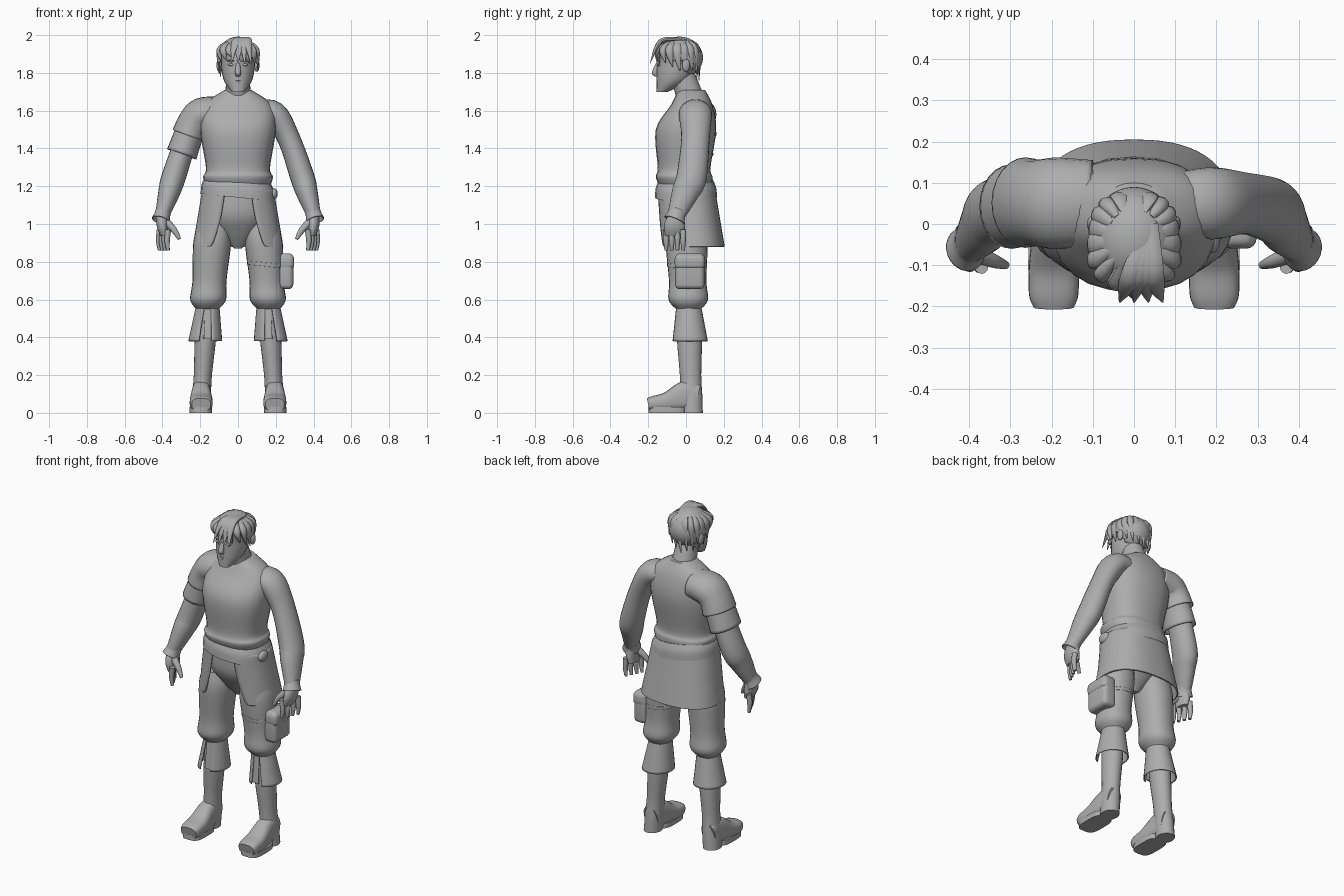
import bpy, bmesh, math, random
from mathutils import Vector

random.seed(4)
old = bpy.data.objects.get("Cube")
if old:
    bpy.data.objects.remove(old, do_unlink=True)

grey = bpy.data.materials.new("plain grey")
grey.use_nodes = True
tone = (.42, .42, .42, 1)
grey.diffuse_color = tone
grey.node_tree.nodes["Principled BSDF"].inputs["Base Color"].default_value = tone


def finish(name, bm, thick=0):
    """Turn a bmesh into a named, smooth shaded object."""
    bmesh.ops.recalc_face_normals(bm, faces=bm.faces[:])
    mesh = bpy.data.meshes.new(name)
    bm.to_mesh(mesh)
    bm.free()
    mesh.materials.append(grey)
    obj = bpy.data.objects.new(name, mesh)
    bpy.context.collection.objects.link(obj)
    bpy.ops.object.select_all(action='DESELECT')
    obj.select_set(True)
    bpy.context.view_layer.objects.active = obj
    bpy.ops.object.shade_smooth_by_angle(angle=math.radians(45))
    if thick:
        obj.modifiers.new("thickness", 'SOLIDIFY').thickness = thick


def spline(rows, steps=5):
    """Catmull-Rom interpolation between section rows."""
    result = []
    for i, (start, end) in enumerate(zip(rows, rows[1:])):
        before, after = rows[max(i - 1, 0)], rows[min(i + 2, len(rows) - 1)]
        for step in range(steps):
            t = step / steps
            result.append([b + t / 2 * (c - a + t * (2*a - 5*b + 4*c - d + t * (3*b - 3*c + d - a)))
                           for a, b, c, d in zip(before, start, end, after)])
    return result + [rows[-1]]


def loft(name, points, widths, depths=1, gaps=None, side=1, flat=True, power=2, tilt=0, thick=0, sides=24):
    """Skin rounded sections along a path; depths may be a ratio, gaps leave the front open."""
    if not isinstance(depths, list):
        depths = [depths * width for width in widths]
    extra = gaps or [0] * len(widths)
    rows = spline([[*p, w, d, g] for p, w, d, g in zip(points, widths, depths, extra)])
    centres = [Vector((side * row[0], row[1], row[2])) for row in rows]
    run = (centres[-1] - centres[0]).normalized()
    ref = Vector((0, 0, 1)) if abs(run.y) > .8 else Vector((0, 1, 0))
    bm = bmesh.new()
    rings = []
    for i, (centre, row) in enumerate(zip(centres, rows)):
        along = centres[min(i + 1, len(rows) - 1)] - centres[max(i - 1, 0)]
        along = Vector((0, 0, 1)) if flat else along.normalized()
        v = (ref - along * along.dot(ref)).normalized()
        u = v.cross(along)
        width, depth, gap = row[3:]
        ring = []
        for k in range(sides + bool(gaps)):
            angle = gap + (math.tau - 2 * gap) * k / sides
            across, ahead = [math.copysign(abs(n) ** (2 / power), n)
                             for n in (math.sin(angle), -math.cos(angle))]
            co = centre + u * across * width + v * ahead * depth
            co.z += tilt * co.x
            ring.append(bm.verts.new(co))
        rings.append(ring)
    for a, b in zip(rings, rings[1:]):
        for k in range(sides):
            n = (k + 1) % len(a)
            bm.faces.new((a[k], a[n], b[n], b[k]))
    if not thick:
        bm.faces.new(rings[0])
        bm.faces.new(rings[-1])
    finish(name, bm, thick)


def place(bm, centre, size):
    """Scale a unit primitive and move it into position."""
    for vert in bm.verts:
        vert.co = [c + s * n for c, s, n in zip(centre, size, vert.co)]


def ball(name, centre, size, keep=None, thick=0):
    """An ellipsoid, optionally keeping only the faces that pass a test."""
    bm = bmesh.new()
    bmesh.ops.create_icosphere(bm, subdivisions=4, radius=1)
    place(bm, centre, size)
    if keep:
        gone = [f for f in bm.faces if not keep(f.calc_center_median())]
        bmesh.ops.delete(bm, geom=gone, context='FACES')
    finish(name, bm, thick)


def box(name, centre, size):
    bm = bmesh.new()
    bmesh.ops.create_cube(bm, size=1)
    place(bm, centre, size)
    bmesh.ops.bevel(bm, geom=bm.edges[:], offset=.025, segments=4, profile=.5, affect='EDGES')
    finish(name, bm)


def leg(z):
    """Point on the slightly splayed leg axis at a given height."""
    return Vector((.2 - .07 * z, .03 - .03 * z, z))


def rim(angle, radius, z):
    """Point around the crown of the head, angle measured from the front."""
    return Vector((radius * math.sin(angle), -.03 - radius * math.cos(angle), z))


# Shirt, neck and hips
loft("shirt", [(0, .03, 1.71), (0, .03, 1.63), (0, 0, 1.5), (0, -.01, 1.3), (0, -.01, 1.25), (0, 0, 1.2)],
     [.07, .18, .2, .17, .185, .17], [.07, .11, .16, .14, .15, .14], power=2.4)
loft("neck", [(0, -.02, 1.8), (0, .03, 1.65)], [.06, .07], 1.1)
loft("hips", [(0, 0, z) for z in (1.2, 1.05, .95, .87)], [.17, .17, .1, .02], .75, power=2.2)

# Sash and open-fronted flaring skirt
loft("sash", [(0, 0, z) for z in (1.23, 1.19, 1.14)], [.175, .193, .198], .83, power=2.3, tilt=-.1)
ball("sash_knot", (.19, -.03, 1.16), (.02, .04, .03))
spread = (0, .5, .9, 1)
loft("skirt", [(0, .03 * t, 1.18 - .3 * t) for t in spread], [.19 + .05 * t for t in spread],
     [.155 + .02 * t for t in spread], [.3 + .15 * t + .15 * t ** 6 for t in spread],
     power=2.4, thick=.008, sides=48)

# Head, with the face kept on one upright line
reach = [.03, .08, .1, .11, .11]
loft("head", [(0, r - .155, 1.7 + .05 * i) for i, r in enumerate(reach)], [.035, .07, .085, .09, .095], reach)
loft("nose", [(0, -.15, 1.85), (0, -.165, 1.8), (0, -.153, 1.78)], [.01, .016, .01])
for word, z, width in (("upper_lip", 1.76, .024), ("lower_lip", 1.75, .018)):
    ball(word, (0, -.144, z), (width, .012, .005))

# Hair: a cap, a ring of flat locks and a swept fringe
ball("hair_cap", (0, -.035, 1.88), (.11, .125, .112),
     lambda c: c.z > 1.9 or (c.y > -.08 and c.z > 1.86) or (c.y > .01 and c.z > 1.78), .008)
lock_count = 18
for i in range(lock_count):
    a = math.tau * i / lock_count
    front = .025 * max(0, math.cos(a))
    tip = 1.82 + .05 * math.cos(a) + random.uniform(-.02, .02)
    wide, deep = [.008 + .018 * abs(n) for n in (math.cos(a), math.sin(a))]
    loft("hair_lock", [rim(a, .06, 1.965), rim(a, .1 + front, 1.92), rim(a + .15, .1 + front, tip)],
         [wide / 2, wide, .002], [deep / 2, deep, .002], flat=False, sides=10)
for i in range(4):
    loft("fringe_lock", [(.04, 0, 1.97), (.05 - .02 * i, -.13, 1.97), (.07 - .035 * i, -.19, 1.85)],
         [.02, .025, .002], .5, flat=False, sides=10)

# Arm landmarks, left side
inner, shoulder, biceps = Vector((.1, .05, 1.59)), Vector((.19, .05, 1.58)), Vector((.27, .05, 1.45))
elbow, wrist = Vector((.34, .03, 1.25)), Vector((.4, -.05, 1.05))

# Parts that come in pairs
for side, word in ((1, "left"), (-1, "right")):
    def limb(part, points, widths, depths=1, **options):
        loft(word + "_" + part, points, widths, depths, side=side, **options)

    ball(word + "_eye", (side * .036, -.143, 1.843), (.016, .01, .007))
    ball(word + "_brow", (side * .037, -.145, 1.865), (.024, .011, .005))
    ball(word + "_ear", (side * .1, 0, 1.84), (.014, .02, .034))

    # Arm and wristband
    limb("arm", [inner, shoulder, biceps, elbow, elbow.lerp(wrist, .4), wrist],
         [.06, .07, .06, .064, .058, .038], 1.25, flat=False)
    limb("wristband", [elbow.lerp(wrist, t) for t in (.9, 1, 1.15)], [.042, .042, .049], 1.15,
         flat=False, thick=.005)

    # Hand
    def from_wrist(x, y, z):
        return wrist + Vector((x, y, z))

    limb("palm", [wrist, from_wrist(0, -.01, -.06), from_wrist(-.01, -.01, -.11)],
         [.03, .03, .02], [.04, .056, .05], flat=False)
    for i in range(4):
        y, x = .03 * i - .055, .015 * i - .03
        limb("finger", [from_wrist(x, y, -.08), from_wrist(x + .005, y, -.14), from_wrist(x, y, -.19)],
             [.016, .014, .009], flat=False, sides=12)
    limb("thumb", [from_wrist(-.01, -.02, -.03), from_wrist(-.06, -.04, -.08), from_wrist(-.09, -.05, -.13)],
         [.022, .017, .009], flat=False, sides=12)

    # Baggy trouser leg gathered under the knee, split cuff and its strap
    limb("trouser_leg", [leg(z) for z in (1, .9, .7, .6, .55)], [.08, .1, .09, .095, .06], 1.1, power=2.2)
    limb("trouser_cuff", [leg(z) for z in (.57, .48, .38)], [.062, .075, .09], 1.08,
         gaps=[.3, .35, .4], thick=.006)
    limb("cuff_strap", [(.16, -.045, .57), (.16, -.06, .39)], [.016, .022], .2, power=4)

    # Shin running down into the heel, then foot and sole
    limb("shin", [leg(z) for z in (.6, .4, .2, .1, 0)], [.05, .056, .048, .05, .05], 1.18)
    heights = [.07, .08, .05, .04, .034]
    limb("boot", [(.195, y, h + .01) for y, h in zip((.06, 0, -.1, -.17, -.2), heights)],
         [.045, .05, .06, .06, .05], heights, flat=False, power=2.8)
    limb("sole", [(.197, -.1, 0), (.197, -.1, .03)], [.06, .06], 1.65, power=3.5)

# Layered sleeve over the right arm only
for part, reach, size in (("right_sleeve", .4, .078), ("right_shoulder_flap", -.1, .084)):
    end = biceps.lerp(elbow, reach)
    loft(part, [inner, shoulder, shoulder.lerp(end, .5) + Vector((.01, 0, .01)), end],
         [size, size + .005, size, size + .004], 1.25, side=-1, flat=False, thick=.006)

# Thigh pouch with its flap and strap, left leg only
box("thigh_pouch", (.25, .02, .75), (.085, .155, .19))
box("pouch_flap", (.255, .02, .8), (.085, .16, .08))
loft("pouch_strap", [leg(.81), leg(.79)], [.097, .096], 1.1, power=2.2, tilt=-.1, thick=.004)
